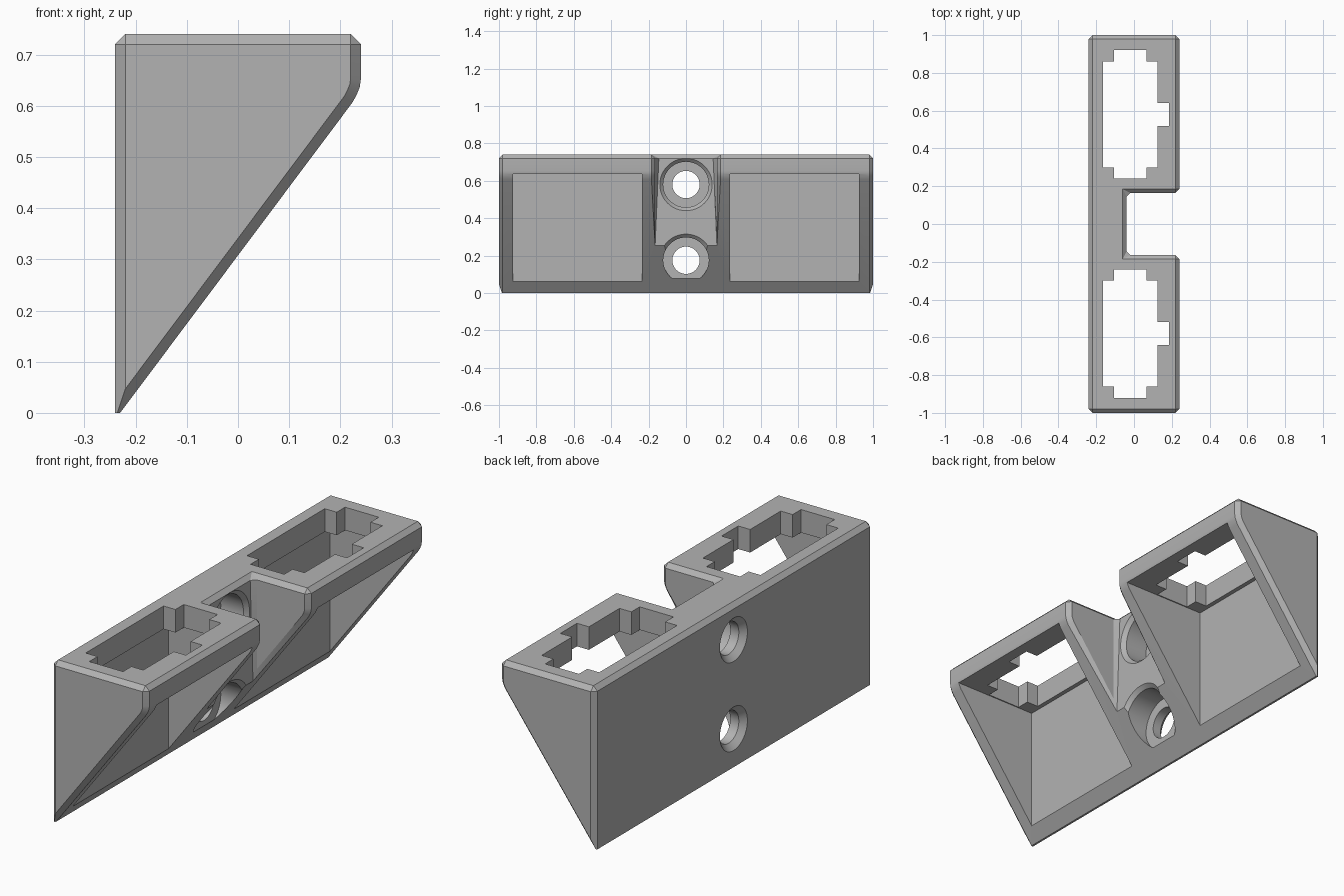
import bpy, bmesh, math
from mathutils import Matrix, Vector

if "Cube" in bpy.data.objects:
    bpy.data.objects.remove(bpy.data.objects["Cube"], do_unlink=True)

grey = bpy.data.materials.new("grey plastic")
grey.use_nodes = True
COLOUR = (0.45, 0.45, 0.45, 1)
grey.diffuse_color = COLOUR
grey.node_tree.nodes["Principled BSDF"].inputs["Base Color"].default_value = COLOUR


def make_object(name, bm):
    bmesh.ops.recalc_face_normals(bm, faces=bm.faces)
    mesh = bpy.data.meshes.new(name)
    bm.to_mesh(mesh)
    bm.free()
    mesh.materials.append(grey)
    ob = bpy.data.objects.new(name, mesh)
    bpy.context.collection.objects.link(ob)
    return ob


def prism(name, points, direction):
    """Extrude a closed outline of 3D points along a direction."""
    bm = bmesh.new()
    face = bm.faces.new([bm.verts.new(p) for p in points])
    moved = bmesh.ops.extrude_face_region(bm, geom=[face])["geom"]
    verts = [v for v in moved if isinstance(v, bmesh.types.BMVert)]
    bmesh.ops.translate(bm, verts=verts, vec=direction)
    return make_object(name, bm)


def box(name, lo, hi):
    outline = [(lo[0], lo[1]), (hi[0], lo[1]), (hi[0], hi[1]), (lo[0], hi[1])]
    return prism(name, [(x, y, lo[2]) for x, y in outline], (0, 0, hi[2] - lo[2]))


def turned_bore(name, profile, z):
    """Solid of revolution about the x axis at height z, from (x, radius) pairs."""
    bm = bmesh.new()
    n = 48
    rings = [[bm.verts.new((x, r * math.cos(math.tau * i / n), z + r * math.sin(math.tau * i / n)))
              for i in range(n)] for x, r in profile]
    for a, b in zip(rings, rings[1:]):
        for i in range(n):
            j = (i + 1) % n
            bm.faces.new((a[i], a[j], b[j], b[i]))
    bm.faces.new(rings[0])
    bm.faces.new(rings[-1])
    return make_object(name, bm)


def cut(target, cutter):
    mod = target.modifiers.new("cut", "BOOLEAN")
    mod.operation = "DIFFERENCE"
    mod.solver = "EXACT"
    mod.object = cutter
    bpy.context.view_layer.objects.active = target
    bpy.ops.object.modifier_apply(modifier=mod.name)
    bpy.data.objects.remove(cutter, do_unlink=True)


# Wedge body with a rounded nose
profile = [(-0.24, -0.013), (0.224, 0.607), (0.232, 0.622), (0.238, 0.637),
           (0.24, 0.652), (0.24, 0.74), (-0.24, 0.74)]
body = prism("bracket_body", [(x, -1, z) for x, z in profile], (0, 2, 0))

# Central notch
cut(body, box("notch_cutter", (-0.04, -0.165, -0.2), (0.5, 0.165, 1)))

# Chamfer the rim, ends and notch, leaving the sloped tip sharp
bm = bmesh.new()
bm.from_mesh(body.data)
bmesh.ops.remove_doubles(bm, verts=bm.verts, dist=0.0001)
bmesh.ops.dissolve_limit(bm, angle_limit=math.radians(1), verts=bm.verts, edges=bm.edges)
edges = []
for e in bm.edges:
    a, b = (v.co for v in e.verts)
    low_long_edge = abs(a.z - b.z) < 0.001 and a.z < 0.6
    if e.calc_face_angle(0) > math.radians(25) and not low_long_edge:
        edges.append(e)
bmesh.ops.bevel(bm, geom=edges, offset=0.02, offset_type="OFFSET", segments=1,
                affect="EDGES", clamp_overlap=False)
# Trim the tip flat
bmesh.ops.bisect_plane(bm, geom=bm.verts[:] + bm.edges[:] + bm.faces[:],
                       plane_co=(0, 0, 0), plane_no=(0, 0, 1), clear_inner=True)
bmesh.ops.holes_fill(bm, edges=[e for e in bm.edges if e.is_boundary], sides=0)
bmesh.ops.recalc_face_normals(bm, faces=bm.faces)
bm.to_mesh(body.data)
bm.free()

# Pockets under the two top plates, and the stepped opening through each
stepped = [(-0.165, 0.28), (-0.105, 0.28), (-0.105, 0.34), (0.065, 0.34), (0.065, 0.28),
           (0.125, 0.28), (0.125, 0.06), (0.185, 0.06)]
outline = stepped + [(x, -y) for x, y in reversed(stepped)]
for side in (-1, 1):
    centre = 0.58 * side
    cut(body, box("pocket_cutter", (-0.185, centre - 0.345, -0.2), (0.5, centre + 0.345, 0.635)))
    cut(body, prism("opening_cutter", [(x, y + centre, 0.5) for x, y in outline], (0, 0, 0.5)))

# Counterbored screw holes
bore = [(-0.26, 0.12), (-0.215, 0.073), (-0.172, 0.073), (-0.172, 0.122),
        (-0.058, 0.122), (-0.04, 0.14), (0.1, 0.14)]
for z in (0.175, 0.58):
    cut(body, turned_bore("screw_hole_cutter", bore, z))

body.data.materials.clear()
body.data.materials.append(grey)
for p in body.data.polygons:
    p.material_index = 0
bpy.ops.object.select_all(action="DESELECT")
body.select_set(True)
bpy.context.view_layer.objects.active = body
bpy.ops.object.shade_smooth_by_angle(angle=math.radians(22))
